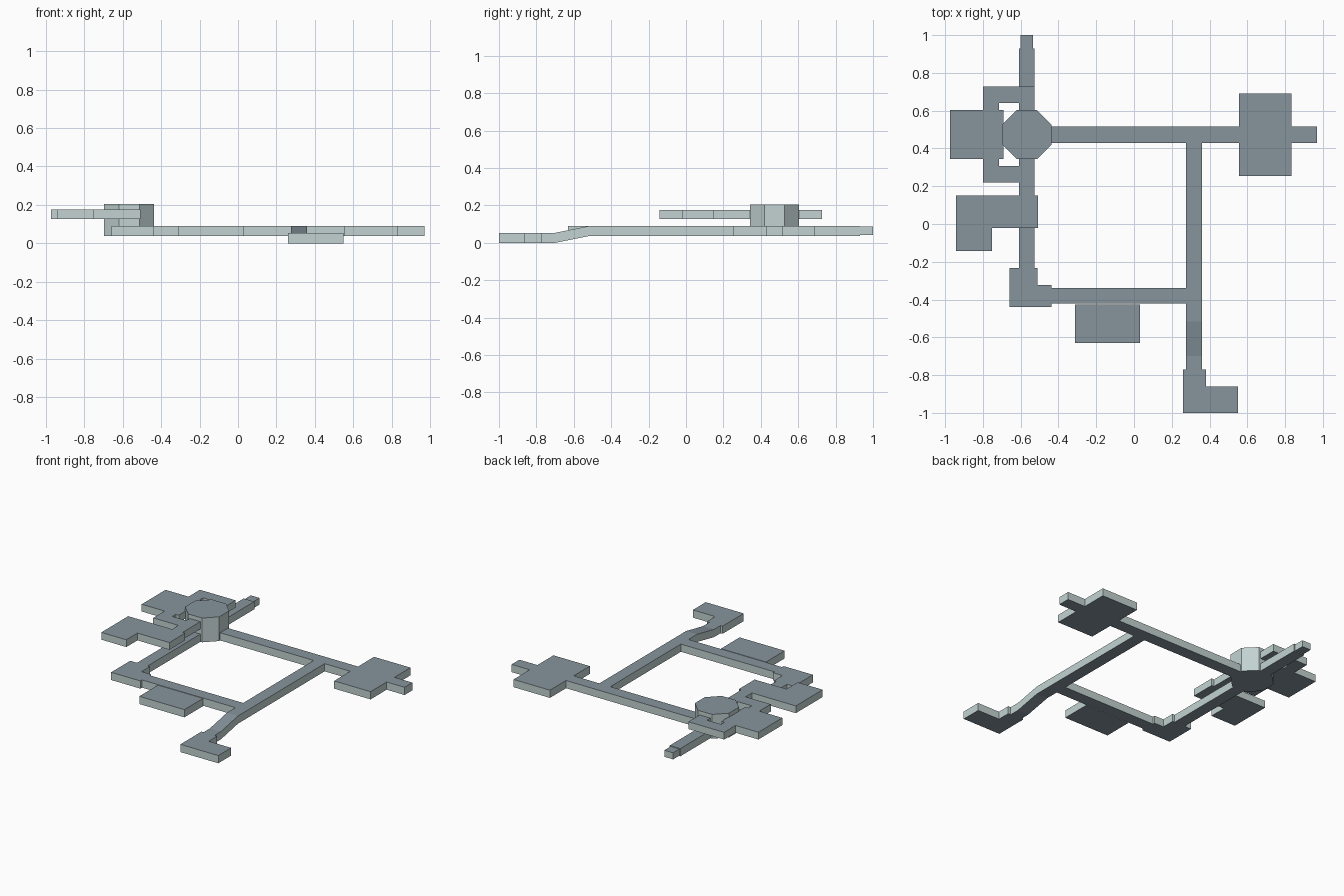
import bpy, bmesh, math
from mathutils import Vector

cube = bpy.data.objects.get("Cube")
if cube:
    bpy.data.objects.remove(cube, do_unlink=True)


def make_material(name, rgb):
    mat = bpy.data.materials.new(name)
    mat.use_nodes = True
    mat.diffuse_color = (*rgb, 1)
    mat.node_tree.nodes["Principled BSDF"].inputs["Base Color"].default_value = (*rgb, 1)
    return mat


deck_mat = make_material("slate blue deck", (0.24, 0.295, 0.335))
wall_mat = make_material("pale grey green wall", (0.54, 0.65, 0.64))

# Floor levels as (bottom, top)
LOW = (0.0, 0.053)
MAIN = (0.037, 0.09)
UPPER = (0.126, 0.176)
TOWER = (0.037, 0.204)


def prism(name, outline, axis_shift, place):
    """Extrude an outline; walls and decks are coloured by face direction."""
    bm = bmesh.new()
    face = bm.faces.new([bm.verts.new(place(p)) for p in outline])
    new = bmesh.ops.extrude_face_region(bm, geom=[face])["geom"]
    bmesh.ops.translate(bm, vec=axis_shift,
                        verts=[g for g in new if isinstance(g, bmesh.types.BMVert)])
    bmesh.ops.recalc_face_normals(bm, faces=bm.faces)
    for f in bm.faces:
        f.material_index = 0 if abs(f.normal.z) > 0.5 else 1
    mesh = bpy.data.meshes.new(name)
    bm.to_mesh(mesh)
    bm.free()
    mesh.materials.append(deck_mat)
    mesh.materials.append(wall_mat)
    obj = bpy.data.objects.new(name, mesh)
    bpy.context.collection.objects.link(obj)
    return obj


def slab(name, outline, level):
    bottom, top = level
    return prism(name, outline, Vector((0, 0, top - bottom)),
                 lambda p: (p[0], p[1], bottom))


def block(name, x0, x1, y0, y1, level):
    return slab(name, [(x0, y0), (x1, y0), (x1, y1), (x0, y1)], level)


# Octagonal tower
cx, cy, apothem = -0.567, 0.473, 0.13
radius = apothem / math.cos(math.pi / 8)
angles = [math.pi / 8 + i * math.pi / 4 for i in range(8)]
slab("octagon_tower", [(cx + radius * math.cos(a), cy + radius * math.sin(a))
                       for a in angles], TOWER)
north, south = cy + apothem, cy - apothem

# East wing
block("east_corridor", cx + apothem, 0.555, 0.43, 0.515, MAIN)
block("east_room", 0.555, 0.833, 0.255, 0.69, MAIN)
block("east_stub", 0.833, 0.97, 0.43, 0.515, MAIN)

# North passage
block("north_corridor", -0.608, -0.527, north, 0.93, MAIN)
block("north_stub", -0.602, -0.535, 0.93, 1.0, (0.041, 0.086))

# West passage and south-west corner room
block("west_corridor", -0.608, -0.527, -0.232, south, MAIN)
slab("corner_room", [(-0.66, -0.44), (-0.437, -0.44), (-0.437, -0.322),
                     (-0.51, -0.322), (-0.51, -0.232), (-0.66, -0.232)], MAIN)

# South corridor and its side room
block("south_corridor", -0.437, 0.276, -0.422, -0.338, MAIN)
block("south_room", -0.312, 0.032, -0.63, -0.427, MAIN)

# Long cross corridor, with a sloped run down to the low level
run = [(0.43, MAIN), (-0.515, MAIN), (-0.7, LOW), (-0.77, LOW)]
profile = [(y, lv[1]) for y, lv in run] + [(y, lv[0]) for y, lv in reversed(run)]
prism("sloped_corridor", profile, Vector((0.084, 0, 0)),
      lambda p: (0.276, p[0], p[1]))
slab("low_end_room", [(0.26, -1.0), (0.55, -1.0), (0.55, -0.86),
                      (0.38, -0.86), (0.38, -0.77), (0.26, -0.77)], LOW)

# Upper level: rooms, tower bridges and two mirrored elbow passages
block("upper_west_room", -0.975, -0.692, south, north, UPPER)
slab("upper_south_room", [(-0.943, -0.143), (-0.752, -0.143), (-0.752, -0.022),
                          (-0.508, -0.022), (-0.508, 0.15), (-0.943, 0.15)], UPPER)
block("upper_north_bridge", -0.608, -0.527, north, 0.727, UPPER)
block("upper_south_bridge", -0.608, -0.527, 0.15, south, UPPER)
elbow = [(-0.8, apothem), (-0.8, 0.254), (-0.608, 0.254),
         (-0.608, 0.167), (-0.715, 0.167), (-0.715, apothem)]
for side, sign in (("north", 1), ("south", -1)):
    slab(f"upper_{side}_elbow", [(x, cy + sign * y) for x, y in elbow], UPPER)
